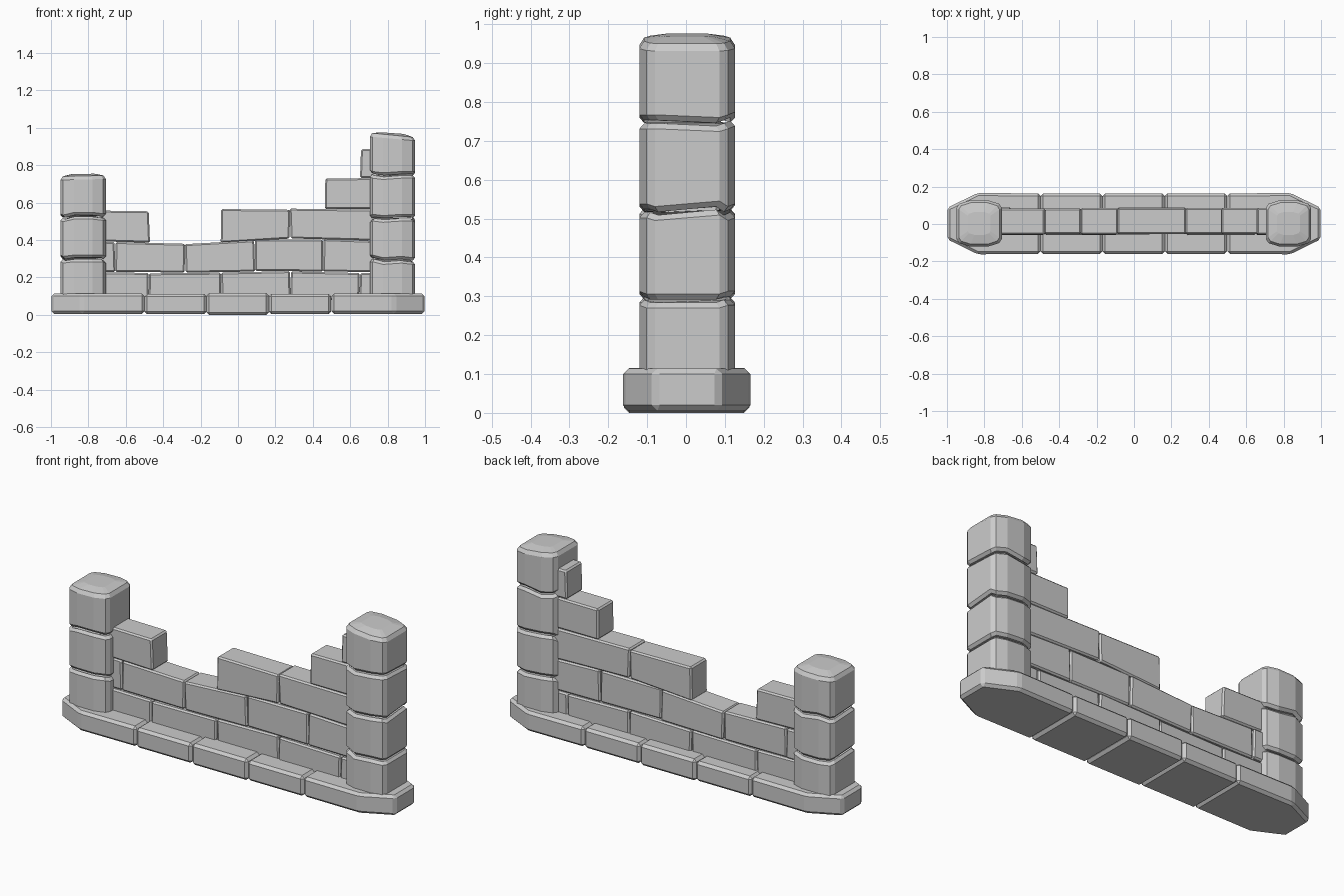
import bpy, bmesh, random

if "Cube" in bpy.data.objects:
    bpy.data.objects.remove(bpy.data.objects["Cube"])

random.seed(4)


def finish(name, bm, bevel=0):
    bmesh.ops.recalc_face_normals(bm, faces=bm.faces)
    me = bpy.data.meshes.new(name)
    bm.to_mesh(me)
    bm.free()
    ob = bpy.data.objects.new(name, me)
    bpy.context.collection.objects.link(ob)
    if bevel:
        m = ob.modifiers.new("bevel", 'BEVEL')
        m.width = bevel
        m.segments = 1
        m.limit_method = 'ANGLE'
        m.angle_limit = 0.35
    return ob


def loft(name, rings, bevel=0):
    bm = bmesh.new()
    vs = [[bm.verts.new(p) for p in r] for r in rings]
    n = len(vs[0])
    for a, b in zip(vs, vs[1:]):
        for i in range(n):
            j = (i + 1) % n
            bm.faces.new((a[i], a[j], b[j], b[i]))
    bm.faces.new(vs[0][::-1])
    bm.faces.new(vs[-1])
    return finish(name, bm, bevel)


# Base course: three plain slabs and two pointed end slabs
def base_slab(name, plan, z0, z1):
    loft(name, [[(x, y, z) for x, y in plan] for z in (z0, z1)], 0.014)


joints = [-0.5, -0.168, 0.165, 0.498]
for i, (a, b) in enumerate(zip(joints, joints[1:])):
    base_slab(f"base_slab_{i}", [(a, -.16), (b, -.16), (b, .163), (a, .163)],
              (0.004, 0.0, 0.004)[i], (0.112, 0.116, 0.113)[i])
for s, side in ((-1, "left"), (1, "right")):
    plan = [(.499, -.16), (.835, -.162), (.998, -.082),
            (.998, .087), (.835, .166), (.499, .163)]
    base_slab(f"base_end_{side}", [(s * x, y) for x, y in plan], 0.006, 0.114)


# Wall bricks: (x0, x1, bottom-left z, bottom-right z, top-left z, top-right z)
def brick(name, x0, x1, zb0, zb1, zt0, zt1):
    j = lambda: random.uniform(-0.004, 0.004)
    f, k = -0.056 + j(), 0.085 + j()
    s = j()
    quad = [(x0 + s, zb0), (x1 + s, zb1), (x1 - s, zt1), (x0 - s, zt0)]
    loft(name, [[(x, y, z) for x, z in quad] for y in (f, k)], 0.008)


bricks = [
    # course 1
    (-.76, -.479, .08, .08, .229, .224), (-.477, -.091, .08, .08, .222, .226),
    (-.089, .279, .08, .08, .226, .234), (.281, .649, .08, .08, .232, .224),
    (.651, .76, .08, .08, .224, .226),
    # course 2
    (-.76, -.658, .230, .230, .392, .390), (-.656, -.284, .230, .227, .390, .380),
    (-.282, .089, .226, .232, .378, .399), (.091, .454, .236, .232, .402, .404),
    (.456, .76, .232, .229, .405, .394),
    # course 3
    (-.76, -.474, .394, .386, .558, .554), (-.091, .277, .385, .408, .566, .562),
    (.279, .76, .409, .396, .568, .562),
    # courses 4 and 5
    (.466, .76, .565, .565, .730, .731), (.655, .76, .733, .733, .886, .886),
]
for i, b in enumerate(bricks):
    brick(f"wall_brick_{i}", *b)


# Pillars: chamfered drums, adjacent drums share an uneven joint line
quarter = [(.121, .083), (.107, .105), (.05, .123)]
outline = (quarter + [(-x, y) for x, y in quarter[::-1]] +
           [(-x, -y) for x, y in quarter] + [(x, -y) for x, y in quarter[::-1]])


def pillar(side, cx, zs, tilt):
    n = len(outline)
    wob = [[0] * n] + [[0.007 * random.choice((-1, 0, 1)) for _ in range(n)]
                       for _ in zs[1:-1]] + [[tilt * p[0] for p in outline]]
    for k in range(len(zs) - 1):
        def ring(scale, z, w, f=1):
            return [(cx + x * scale, 0.003 + y * scale, z + d * f)
                    for (x, y), d in zip(outline, w)]
        lo, hi, a, b = wob[k], wob[k + 1], zs[k], zs[k + 1]
        rings = [ring(.9, a + .004, lo), ring(1, a + .018, lo)]
        if k == len(zs) - 2:
            rings += [ring(1, b - .03, hi), ring(.9, b - .011, hi),
                      ring(.5, b, hi, .4)]
        else:
            rings += [ring(1, b - .018, hi), ring(.9, b - .004, hi)]
        loft(f"pillar_{side}_drum_{k}", rings)


pillar("left", -.828, [.09, .295, .523, .754], 0.02)
pillar("right", .826, [.09, .295, .520, .749, .972], -0.09)
